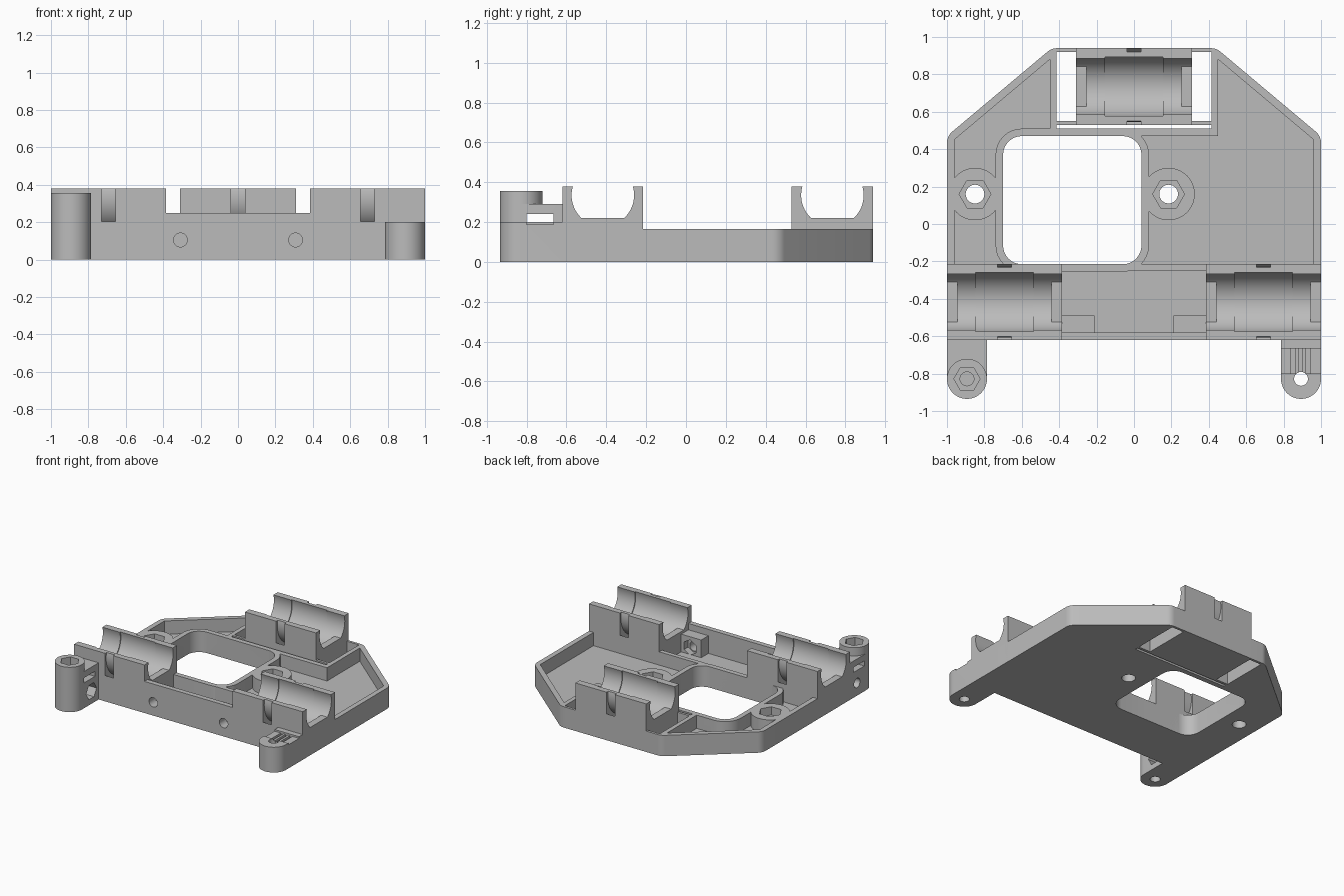
import bpy
from math import sin, cos, pi, radians
from mathutils import Vector, Matrix

cube = bpy.data.objects.get("Cube")
if cube:
    bpy.data.objects.remove(cube)

grey = bpy.data.materials.new("grey plastic")
grey.use_nodes = True
grey.diffuse_color = (0.5, 0.5, 0.5, 1)
grey.node_tree.nodes["Principled BSDF"].inputs["Base Color"].default_value = (0.5, 0.5, 0.5, 1)


def prism(name, pts, lo, hi, axis="z"):
    """Extrude a counter-clockwise outline from lo to hi along an axis."""
    n = len(pts)
    verts = [(a, b, h) for h in (lo, hi) for a, b in pts]
    if axis == "x":
        verts = [(h, a, b) for a, b, h in verts]
    elif axis == "y":
        verts = [(b, h, a) for a, b, h in verts]
    faces = [tuple(range(n))[::-1], tuple(range(n, 2 * n))]
    faces += [(i, (i + 1) % n, n + (i + 1) % n, n + i) for i in range(n)]
    mesh = bpy.data.meshes.new(name)
    mesh.from_pydata(verts, [], faces)
    mesh.materials.append(grey)
    obj = bpy.data.objects.new(name, mesh)
    bpy.context.collection.objects.link(obj)
    return obj


def rect(x0, x1, y0, y1):
    return [(x0, y0), (x1, y0), (x1, y1), (x0, y1)]


def circle(x, y, r, n=48):
    return [(x + r * cos(2 * pi * i / n), y + r * sin(2 * pi * i / n)) for i in range(n)]


def rounded(pts, r, steps=8):
    """Replace each corner of a convex outline with an arc-like curve."""
    out = []
    for i, p in enumerate(pts):
        p = Vector(p)
        a = (Vector(pts[i - 1]) - p).normalized()
        b = (Vector(pts[(i + 1) % len(pts)]) - p).normalized()
        half = a.angle(b) / 2
        mid = p + (a + b).normalized() * r / sin(half)
        start = p + a * r * cos(half) / sin(half) - mid
        turn = pi - 2 * half
        for k in range(steps + 1):
            q = mid + Matrix.Rotation(turn * k / steps, 2) @ start
            out.append((q.x, q.y))
    return out


def box(name, x0, x1, y0, y1, z0, z1):
    return prism(name, rect(x0, x1, y0, y1), z0, z1)


def combine(obj, others, op="DIFFERENCE"):
    """Boolean each helper into obj, then discard the helper."""
    for other in others:
        mod = obj.modifiers.new("bool", "BOOLEAN")
        mod.operation, mod.solver, mod.object = op, "EXACT", other
        bpy.context.view_layer.objects.active = obj
        bpy.ops.object.modifier_apply(modifier=mod.name)
        bpy.data.objects.remove(other)
    return obj


def finish(obj):
    bpy.ops.object.select_all(action="DESELECT")
    obj.select_set(True)
    bpy.context.view_layer.objects.active = obj
    bpy.ops.object.shade_smooth_by_angle(angle=radians(30))


FLOOR, RIM, TOP = 0.06, 0.165, 0.38
FRONT, BEAM_BACK = -0.62, -0.215
bosses = [(-0.85, 0.16), (0.185, 0.16)]

# Tray: rim, floor, window surround, bosses and rear frame
outer = [(1, 0.47), (0.44, 0.94), (-0.44, 0.94), (-1, 0.47)]
inner = [(0.96, 0.451), (0.426, 0.9), (-0.426, 0.9), (-0.96, 0.451)]
tray = prism("tray", [(-1, FRONT), (1, FRONT)] + rounded([(1, -9)] + outer + [(-1, -9)], 0.08)[9:-9], 0, RIM)
combine(tray, [prism("pocket", [(-0.96, -0.7), (0.96, -0.7)] + inner, FLOOR, 1)])
surround = prism("surround", rounded(rect(-0.74, 0.08, -0.255, 0.51), 0.14), 0, RIM)
frame = box("frame", -0.45, 0.45, 0.47, 0.92, 0, RIM)
combine(tray, [surround, frame] + [prism("boss", circle(x, y, 0.14), 0, RIM) for x, y in bosses], "UNION")
cuts = [prism("window", rounded(rect(-0.70, 0.04, BEAM_BACK, 0.47), 0.1), -1, 1),
        box("slot", -0.415, 0.415, 0.51, 0.53, -1, 1),
        box("block_seat", -0.31, 0.31, 0.53, 1, -1, 1)]
cuts += [box("side_hole", x, x + 0.105, 0.55, 0.92, -1, 1) for x in (-0.415, 0.31)]
for x, y in bosses:
    cuts.append(prism("bolt", circle(x, y, 0.05, 32), -1, 1))
    cuts.append(prism("nut", circle(x, y, 0.085, 6), 0.1, 1))
finish(combine(tray, cuts))


# Bearing holders with a stepped trough and a cable-tie channel
def holder(name, x0, x1, y0, y1, tie_x):
    yc, zc, lip = (y0 + y1) / 2, 0.335, 0.055
    block = box(name, x0, x1, y0, y1, 0, TOP)
    mid = (x0 + x1) / 2
    ring = prism("tie_ring", circle(yc, zc, 0.241, 64), tie_x - 0.037, tie_x + 0.037, "x")
    combine(ring, [prism("ring_core", circle(yc, zc, 0.19, 64), -2, 2, "x")])
    combine(block, [prism("trough", circle(yc, zc, 0.157, 64), x0 - 1, x1 + 1, "x"),
                    prism("relief", circle(yc, zc, 0.164, 64), mid - 0.155, mid + 0.155, "x"),
                    ring])
    combine(block, [box("lip", a, a + lip, yc - 0.125, yc + 0.125, 0.1, 0.22)
                    for a in (x0, x1 - lip)], "UNION")
    finish(block)


holder("right_bearing_holder", -1, -0.385, FRONT, BEAM_BACK, -0.692)
holder("left_bearing_holder", 0.385, 1, FRONT, BEAM_BACK, 0.692)
holder("rear_bearing_holder", -0.31, 0.31, 0.53, 0.94, 0)

# Channel between the front holders, with two nut boxes
wall = box("front_wall", -0.385, 0.385, FRONT, -0.58, 0, 0.25)
combine(wall, [box("nut_box", x, x + 0.175, -0.6, -0.49, 0.03, 0.2) for x in (-0.385, 0.21)], "UNION")
cuts = []
for x in (-0.308, 0.308):
    cuts.append(prism("screw", circle(0.105, x, 0.037, 32), -1, 0, "y"))
    cuts.append(prism("nut", circle(0.115, x, 0.06, 6), -0.54, 0, "y"))
finish(combine(wall, cuts))
finish(box("channel_back_wall", -0.385, 0.385, -0.25, BEAM_BACK, 0, RIM))

# Tall belt post on the right, with belt slot and clamp screw
LEG_X, LEG_Y, LEG_R = 0.893, -0.828, 0.107
post = prism("right_belt_post", circle(-LEG_X, LEG_Y, LEG_R), 0, 0.355)
combine(post, [box("web", -1, -0.786, LEG_Y, FRONT, 0, 0.29)], "UNION")
finish(combine(post, [
    box("belt_slot", -1.1, -0.7, -0.8, -0.665, 0.2, 0.24),
    prism("nut", circle(-LEG_X, LEG_Y, 0.07, 6), 0.28, 1),
    prism("bolt_top", circle(-LEG_X, LEG_Y, 0.037, 32), 0.1, 1),
    prism("bolt_bottom", circle(-LEG_X, LEG_Y, 0.037, 32), -1, 0.08),
    prism("clamp_screw", circle(-0.71, 0.1, 0.037, 32), -1.1, -0.7, "x"),
    prism("clamp_nut", circle(-0.71, 0.1, 0.065, 6), -0.86, -0.7, "x")]))

# Short belt post on the left, with toothed belt seat
post = prism("left_belt_post", circle(LEG_X, LEG_Y, LEG_R), 0, 0.2)
combine(post, [box("web", 0.786, 1, LEG_Y, FRONT, 0, 0.2)], "UNION")
cuts = [box("seat", 0.7, 1.1, -0.8, -0.665, 0.187, 1)]
cuts += [box("tooth_gap", 0.84 + 0.04 * i, 0.862 + 0.04 * i, -0.8, -0.665, 0.17, 1) for i in range(3)]
cuts.append(prism("bolt", circle(LEG_X, LEG_Y, 0.037, 32), -1, 1))
finish(combine(post, cuts))
